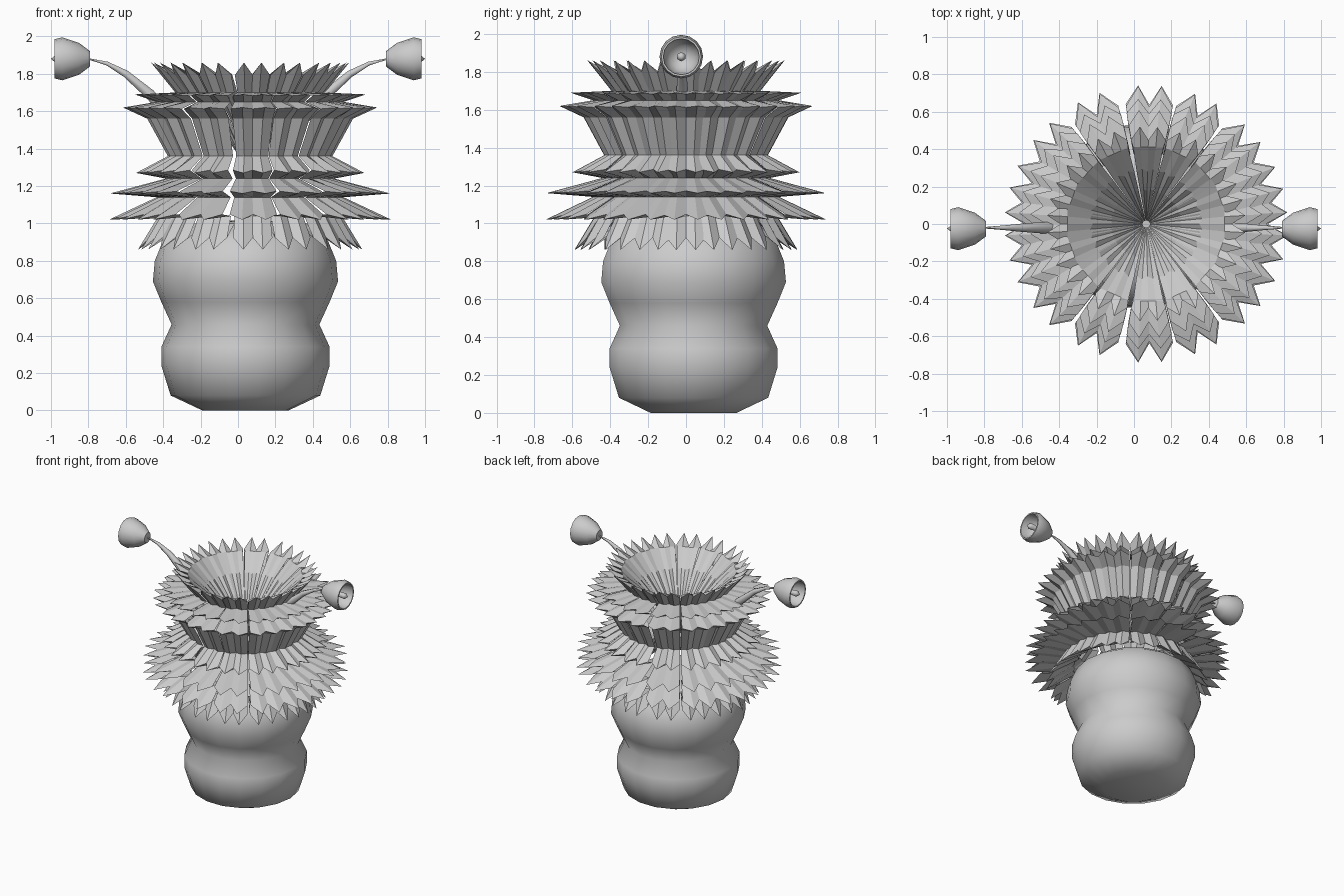
import bpy, bmesh, math
from mathutils import Vector

if "Cube" in bpy.data.objects:
    bpy.data.objects.remove(bpy.data.objects["Cube"])


def make_object(name, bm, smooth=False):
    bmesh.ops.recalc_face_normals(bm, faces=bm.faces)
    mesh = bpy.data.meshes.new(name)
    bm.to_mesh(mesh)
    bm.free()
    obj = bpy.data.objects.new(name, mesh)
    bpy.context.collection.objects.link(obj)
    if smooth:
        bpy.context.view_layer.objects.active = obj
        obj.select_set(True)
        bpy.ops.object.shade_smooth_by_angle(angle=math.radians(50))
        obj.select_set(False)
    return obj


def lathe(name, profile, centre, axis, segments):
    """Revolve (radius, height) points about an axis."""
    turn = Vector((0, 0, 1)).rotation_difference(Vector(axis))
    bm = bmesh.new()
    rings = []
    for r, h in profile:
        ring = []
        for i in range(segments if r > 0 else 1):
            a = math.tau * i / segments
            p = Vector((r * math.cos(a), r * math.sin(a), h))
            ring.append(bm.verts.new(turn @ p + Vector(centre)))
        rings.append(ring)
    for lo, hi in zip(rings, rings[1:]):
        for i in range(segments):
            j = (i + 1) % segments
            quad = [lo[i % len(lo)], lo[j % len(lo)], hi[j % len(hi)], hi[i % len(hi)]]
            bm.faces.new(list(dict.fromkeys(quad)))
    return make_object(name, bm, True)


# Pinched pot
lathe("pot", [(0, 0), (0.23, 0), (0.40, 0.08), (0.45, 0.24), (0.45, 0.34),
              (0.395, 0.46), (0.45, 0.58), (0.495, 0.69), (0.485, 0.80),
              (0.44, 0.91), (0.34, 0.98), (0.2, 1.01), (0, 1.02)],
      (0.04, 0.04, 0), (0, 0, 1), 18)

# Accordion-folded leaf strip from the centre over the rim and down the
# outside: (radius, height, notch depth toward the neighbouring folds)
STRIP = [
    (0.02, 1.30, 0), (0.10, 1.42, 0), (0.19, 1.56, 0), (0.30, 1.68, 0),
    (0.42, 1.80, 0.1), (0.53, 1.86, 0.6), (0.40, 1.70, 0),
    (0.62, 1.69, 0.5), (0.50, 1.65, 0),
    (0.68, 1.62, 0.5), (0.55, 1.56, 0), (0.44, 1.36, 0),
    (0.61, 1.27, 0.5), (0.45, 1.24, 0),
    (0.75, 1.16, 0.4), (0.50, 1.14, 0),
    (0.755, 1.02, 0.4), (0.49, 1.04, 0),
    (0.60, 0.86, 0.4), (0.40, 1.00, 0),
]
HALF = [19.5, 41, 65, 88.5, 114, 138, 160]
ANGLES = [0, 180] + HALF + [-a for a in HALF]
NOTCH = [1, 0, 1, 0, 1]              # two-pointed folds
HALF_ANGLE = math.tan(math.radians(11.0))


def add_leaf(bm, angle):
    pts = [Vector((r, z)) for r, z, _ in STRIP]
    ca, sa = math.cos(angle), math.sin(angle)
    rows = []
    for k, p in enumerate(pts):
        row = []
        for c in range(5):
            q, width = p, p.x
            if STRIP[k][2]:
                mid = (pts[k - 1] + pts[k + 1]) / 2
                q = p.lerp(mid, STRIP[k][2] * NOTCH[c])
                width = p.lerp(mid, 0.4).x
            elif NOTCH[c]:
                q = p * 1
                q.x *= 0.95
            side = (c - 2) / 2 * width * HALF_ANGLE
            row.append(bm.verts.new((0.065 + q.x * ca - side * sa,
                                     (q.x * sa + side * ca) * 0.98, q.y)))
        rows.append(row)
    for lo, hi in zip(rows, rows[1:]):
        for c in range(4):
            bm.faces.new((lo[c], lo[c + 1], hi[c + 1], hi[c]))


bm = bmesh.new()
for a in ANGLES:
    add_leaf(bm, math.radians(a))
make_object("pleated_leaves", bm)

# Tapering stalks with a bell cup on each end
for label, s in (("left", -1), ("right", 1)):
    curve = bpy.data.curves.new(f"{label}_stalk", 'CURVE')
    curve.dimensions = '3D'
    curve.bevel_depth = 1.0
    curve.bevel_resolution = 1
    curve.use_fill_caps = True
    path = [(0.33, 1.53, 0.03), (0.47, 1.69, 0.032),
            (0.60, 1.80, 0.022), (0.70, 1.855, 0.012), (0.80, 1.88, 0.004)]
    spline = curve.splines.new('POLY')
    spline.points.add(len(path) - 1)
    for pt, (x, z, r) in zip(spline.points, path):
        pt.co = (s * x, -0.02, z, 1)
        pt.radius = r
    bpy.context.collection.objects.link(bpy.data.objects.new(f"{label}_stalk", curve))

    lathe(f"{label}_cup", [(0, 0), (0.04, 0), (0.085, 0.06), (0.115, 0.15),
                           (0.105, 0.19), (0.095, 0.19), (0.09, 0.14),
                           (0.06, 0.07), (0, 0.05)],
          (s * 0.79, -0.025, 1.88), (s, 0, 0), 16)
    lathe(f"{label}_cup_tip", [(0, 0.05), (0.012, 0.05), (0.025, 0.18), (0, 0.21)],
          (s * 0.79, -0.025, 1.88), (s, 0, 0), 6)
